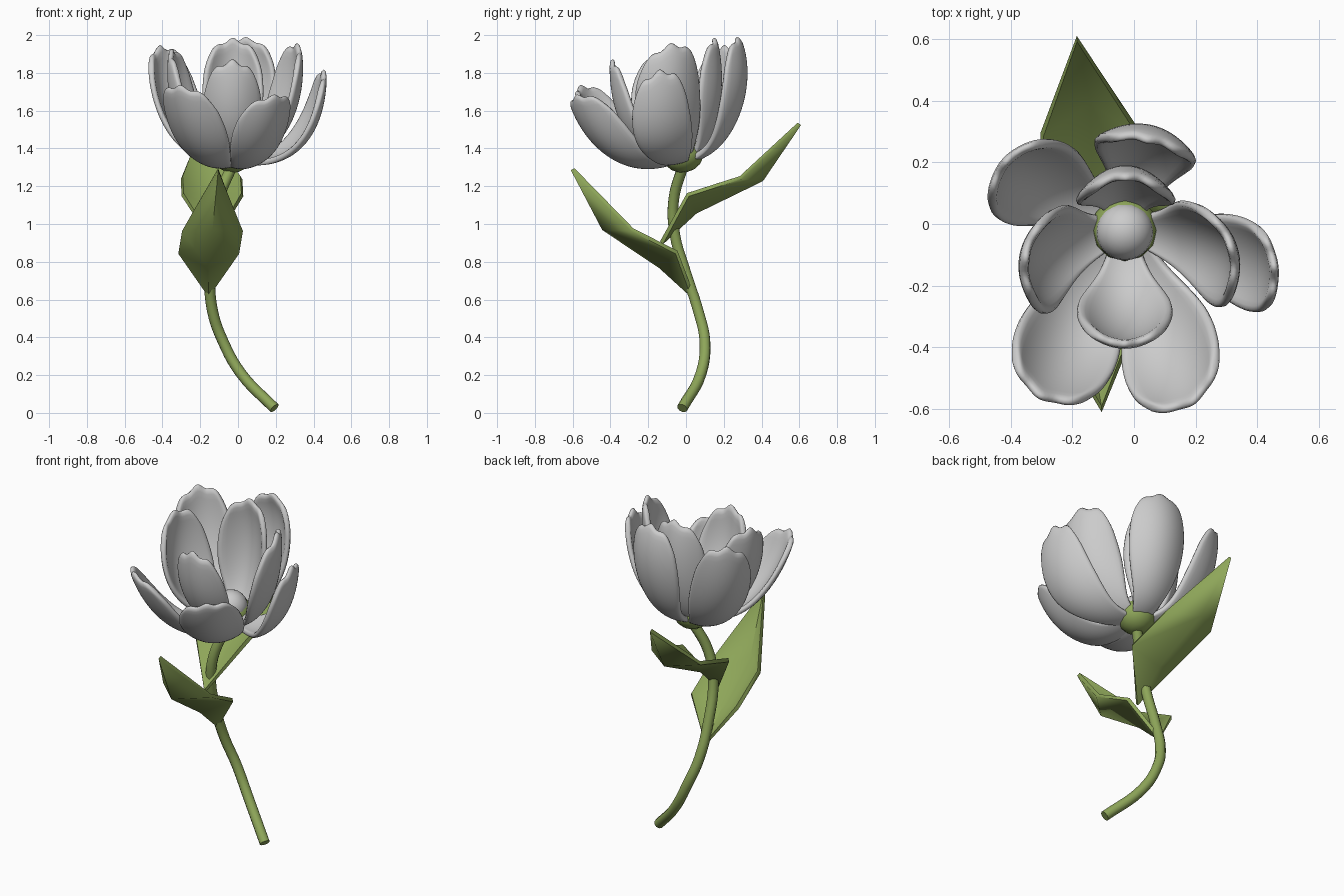
import bpy, bmesh, math
from mathutils import Vector

if "Cube" in bpy.data.objects:
    bpy.data.objects.remove(bpy.data.objects["Cube"])

green = bpy.data.materials.new("leaf_green")
green.diffuse_color = (0.27, 0.38, 0.10, 1)
green.use_nodes = True
green.node_tree.nodes["Principled BSDF"].inputs["Base Color"].default_value = green.diffuse_color
CX, CY = -0.03, -0.02            # flower axis position
TILT = math.tan(math.radians(13))  # flower leans to the front


def add_mesh(name, verts, faces, mat=None):
    me = bpy.data.meshes.new(name)
    me.from_pydata(verts, [], faces)
    ob = bpy.data.objects.new(name, me)
    bpy.context.collection.objects.link(ob)
    if mat:
        me.materials.append(mat)
    return ob


def activate(ob):
    bpy.ops.object.select_all(action='DESELECT')
    ob.select_set(True)
    bpy.context.view_layer.objects.active = ob


def bezier(p, t):
    s = 1 - t
    pos = p[0]*s**3 + p[1]*3*s*s*t + p[2]*3*s*t*t + p[3]*t**3
    tan = (p[1]-p[0])*s*s + (p[2]-p[1])*2*s*t + (p[3]-p[2])*t*t
    return pos, tan.normalized()


def lerp_table(table, x):
    for (a, va), (b, vb) in zip(table, table[1:]):
        if x <= b:
            return va + (vb - va)*(x - a)/(b - a)
    return table[-1][1]


WIDTH = [(0, .25), (.2, .50), (.4, .80), (.55, .95), (.7, 1), (.85, .96), (.95, .84), (1, .72)]


# Petal: cupped sheet along a side curve of (radius, height); face = way it turns
def petal(name, azimuth, face, half_width, cup, p1, p2, tip):
    a, f = math.radians(azimuth), math.radians(face)
    out = Vector((math.cos(a), math.sin(a), 0))
    normal = Vector((math.cos(f), math.sin(f), 0))
    side = Vector((-math.sin(f), math.cos(f), 0))
    side.z = side.y*TILT
    pts = [Vector(q) for q in ((0.03, 1.34), p1, p2, tip)]
    nu, nv = 10, 14
    verts, faces = [], []
    for j in range(nv + 1):
        v = j/nv
        for i in range(nu + 1):
            u = 2*i/nu - 1
            t = v*(1 - 0.07*u*u + 0.018*v*v*math.cos(2.6*math.pi*u))
            pos, tan = bezier(pts, t)
            w = lerp_table(WIDTH, v)
            c = cup*u*u*w*w
            verts.append(Vector((CX, CY, pos.y + tan.x*c)) + out*pos.x
                         - normal*tan.y*c + side*half_width*w*u)
    n = nu + 1
    for j in range(nv):
        for i in range(nu):
            k = j*n + i
            faces.append((k, k+1, k+n+1, k+n))
    ob = add_mesh(name, verts, faces)
    so = ob.modifiers.new("thickness", 'SOLIDIFY')
    so.thickness, so.offset = 0.032, 0
    su = ob.modifiers.new("smooth", 'SUBSURF')
    su.levels = su.render_levels = 1
    activate(ob)
    bpy.ops.object.shade_smooth()


# Outer ring of petals
petal("outer_petal_back", 76, 78, .168, .08, (.27, 1.36), (.41, 1.75), (.30, 1.985))
petal("outer_petal_back_left", 150, 138, .165, .08, (.27, 1.32), (.45, 1.6), (.445, 1.94))
petal("outer_petal_right", -14, 6, .155, .05, (.30, 1.29), (.50, 1.45), (.50, 1.81))
petal("outer_petal_front_left", 243, 240, .175, .08, (.30, 1.22), (.52, 1.46), (.605, 1.73))
petal("outer_petal_front_right", 291.5, 304, .172, .08, (.30, 1.22), (.53, 1.44), (.60, 1.68))
# Inner ring of petals
petal("inner_petal_front", 270, 270, .155, .08, (.22, 1.34), (.38, 1.52), (.37, 1.865))
petal("inner_petal_left", 196, 173, .175, .09, (.22, 1.36), (.38, 1.6), (.335, 1.92))
petal("inner_petal_right", -10, 16, .178, .09, (.23, 1.36), (.40, 1.62), (.35, 1.95))
petal("inner_petal_back", 89, 90, .16, .11, (.15, 1.38), (.245, 1.7), (.17, 1.98))

# Round flower centre
bpy.ops.mesh.primitive_uv_sphere_add(segments=24, ring_count=12, radius=0.093,
                                     location=(CX, CY - 0.005, 1.40))
bpy.context.object.name = "flower_centre"
bpy.ops.object.shade_smooth()

# Green cup under the petals
bpy.ops.mesh.primitive_uv_sphere_add(segments=12, ring_count=8, radius=0.108,
                                     location=(CX, CY + 0.005, 1.365),
                                     rotation=(math.radians(12), 0, 0))
cup = bpy.context.object
cup.name = "flower_base"
cup.scale = (1, 1, 0.86)
cup.data.materials.append(green)
bpy.ops.object.shade_smooth()

# Curved stem
path = [(.193, -.02, .025), (.015, .08, .21), (-.08, .10, .38), (-.135, .065, .54),
        (-.15, .0, .74), (-.14, -.06, .95), (-.105, -.065, 1.13), (-.03, -.015, 1.31)]
cu = bpy.data.curves.new("stem", 'CURVE')
cu.dimensions = '3D'
cu.bevel_depth, cu.bevel_resolution, cu.resolution_u = 0.029, 3, 5
cu.use_fill_caps = True
sp = cu.splines.new('BEZIER')
sp.bezier_points.add(len(path) - 1)
for bp, co in zip(sp.bezier_points, path):
    bp.co = co
    bp.handle_left_type = bp.handle_right_type = 'AUTO'
stem = bpy.data.objects.new("stem", cu)
bpy.context.collection.objects.link(stem)
cu.materials.append(green)
activate(stem)
bpy.ops.object.convert(target='MESH')
bpy.ops.object.shade_smooth_by_angle(angle=math.radians(50))


# Leaf: folded low-poly blade; each row is (mid x, mid y, mid z, edge y, edge z)
def leaf(name, base, rows, tip, half_width):
    verts = [base]
    for mx, my, mz, ey, ez in rows:
        verts += [(mx - half_width, ey, ez), (mx, my, mz), (mx + half_width, ey, ez)]
    verts.append(tip)
    faces = [(0, 2, 1), (0, 3, 2), (1, 2, 5, 4), (2, 3, 6, 5), (4, 5, 7), (5, 6, 7)]
    ob = add_mesh(name, verts, [f[::-1] for f in faces], green)
    so = ob.modifiers.new("thickness", 'SOLIDIFY')
    so.thickness, so.offset = 0.022, 0
    activate(ob)
    bpy.ops.object.modifier_apply(modifier=so.name)
    bm = bmesh.new()
    bm.from_mesh(ob.data)
    bmesh.ops.recalc_face_normals(bm, faces=bm.faces)
    bm.to_mesh(ob.data)
    bm.free()
    bpy.ops.object.shade_smooth_by_angle(angle=math.radians(70))


leaf("front_leaf", (-.155, .035, .62),
     [(-.155, -.135, .775, -.05, .85), (-.135, -.435, .975, -.285, .97)],
     (-.105, -.60, 1.29), .155)
leaf("back_leaf", (-.13, -.13, .90),
     [(-.135, .05, 1.065, .01, 1.155), (-.14, .40, 1.235, .29, 1.245)],
     (-.185, .60, 1.53), .158)
